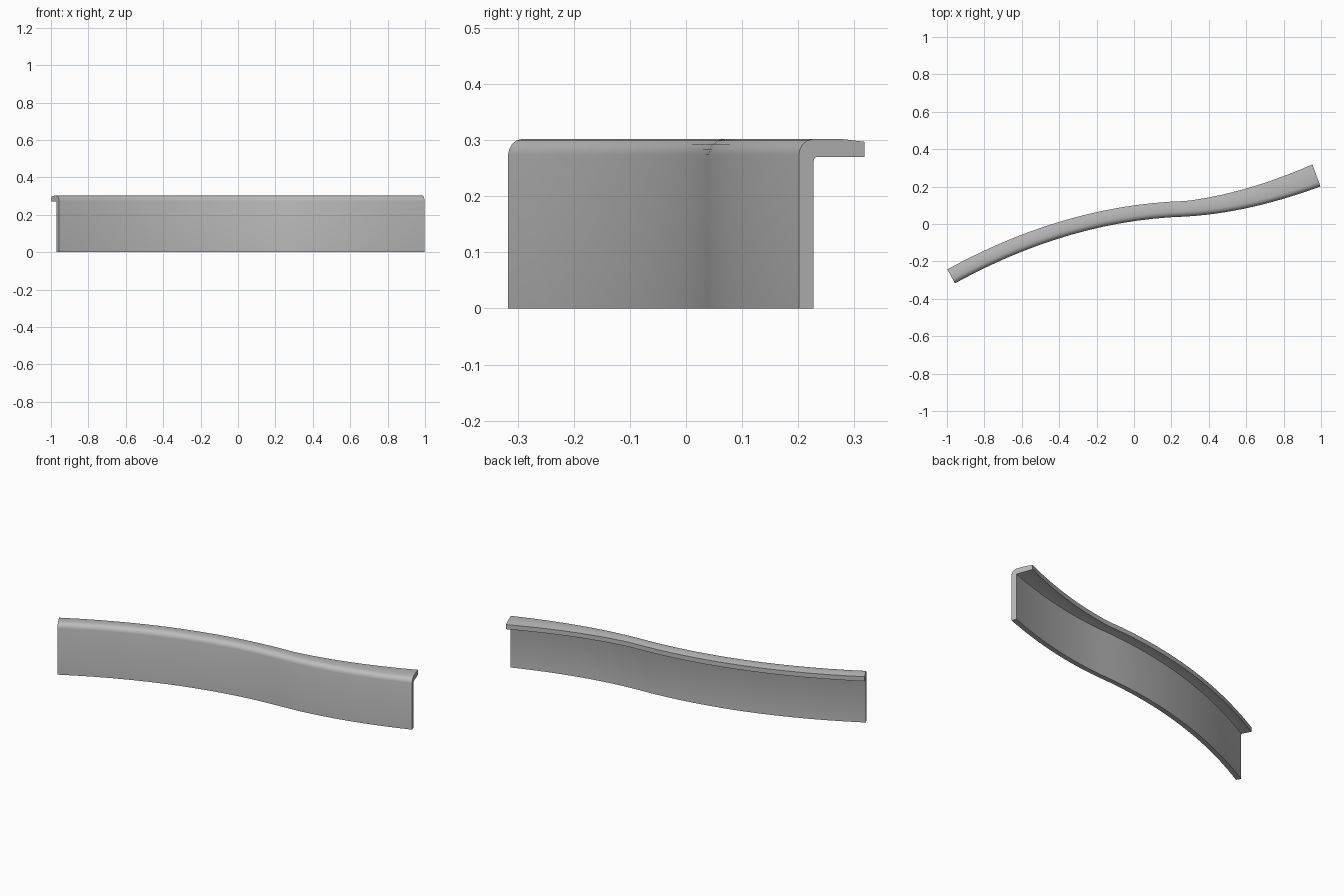
import bpy
import bmesh
from mathutils import Vector

cube = bpy.data.objects.get("Cube")
if cube:
    bpy.data.objects.remove(cube)

# Single grey material
grey = bpy.data.materials.new("plain grey")
grey.use_nodes = True
colour = (0.5, 0.5, 0.5, 1)
grey.diffuse_color = colour
grey.node_tree.nodes["Principled BSDF"].inputs["Base Color"].default_value = colour

THICK = 0.028
TOP = 0.302
SEGMENTS = 14


def arc(p0, p1, slope0, slope1, width0, width1):
    """Yield front-edge point, inward normal and flange width along a bend."""
    run = p1[0] - p0[0]
    for i in range(SEGMENTS + 1):
        t = i / SEGMENTS
        a, b = slope0 * run, slope1 * run
        rise = p1[1] - p0[1]
        c2, c3 = 3 * rise - 2 * a - b, a + b - 2 * rise
        y = p0[1] + a * t + c2 * t**2 + c3 * t**3
        slope = (a + 2 * c2 * t + 3 * c3 * t**2) / run
        normal = Vector((-slope, 1)).normalized()
        yield Vector((p0[0] + run * t, y)), normal, width0 + (width1 - width0) * t


def section(width):
    """Upside-down L with a rounded outer shoulder: (inward offset, height)."""
    return [
        (0, 0), (0, 0.274), (0.002, 0.283), (0.007, 0.292), (0.016, 0.299),
        (0.028, TOP), (width * 0.65, TOP), (width, 0.297),
        (width, 0.27), (THICK + 0.006, 0.27), (THICK + 0.002, 0.268),
        (THICK, 0.263), (THICK, 0),
    ]


# Two opposing bends joined into one S-shaped path
joint = (0.28, 0.04)
path = list(arc((-0.957, -0.317), joint, 0.55, 0.03, 0.085, 0.083))
path += list(arc(joint, (0.997, 0.201), 0.06, 0.37, 0.083, 0.125))[1:]

# Sweep the section along the path
bm = bmesh.new()
rings = []
for point, normal, width in path:
    ring = []
    for offset, z in section(width):
        p = point + normal * offset
        ring.append(bm.verts.new((p.x, p.y, z)))
    rings.append(ring)
for r0, r1 in zip(rings, rings[1:]):
    n = len(r0)
    for j in range(n):
        k = (j + 1) % n
        bm.faces.new((r0[j], r0[k], r1[k], r1[j]))
bm.faces.new(rings[0])
bm.faces.new(rings[-1][::-1])
bmesh.ops.recalc_face_normals(bm, faces=bm.faces)

mesh = bpy.data.meshes.new("curved_ledge_panel")
bm.to_mesh(mesh)
bm.free()
mesh.materials.append(grey)
panel = bpy.data.objects.new("curved_ledge_panel", mesh)
bpy.context.collection.objects.link(panel)

# Smooth bends, crisp ends
bpy.ops.object.select_all(action='DESELECT')
panel.select_set(True)
bpy.context.view_layer.objects.active = panel
bpy.ops.object.shade_smooth_by_angle(angle=0.6)
